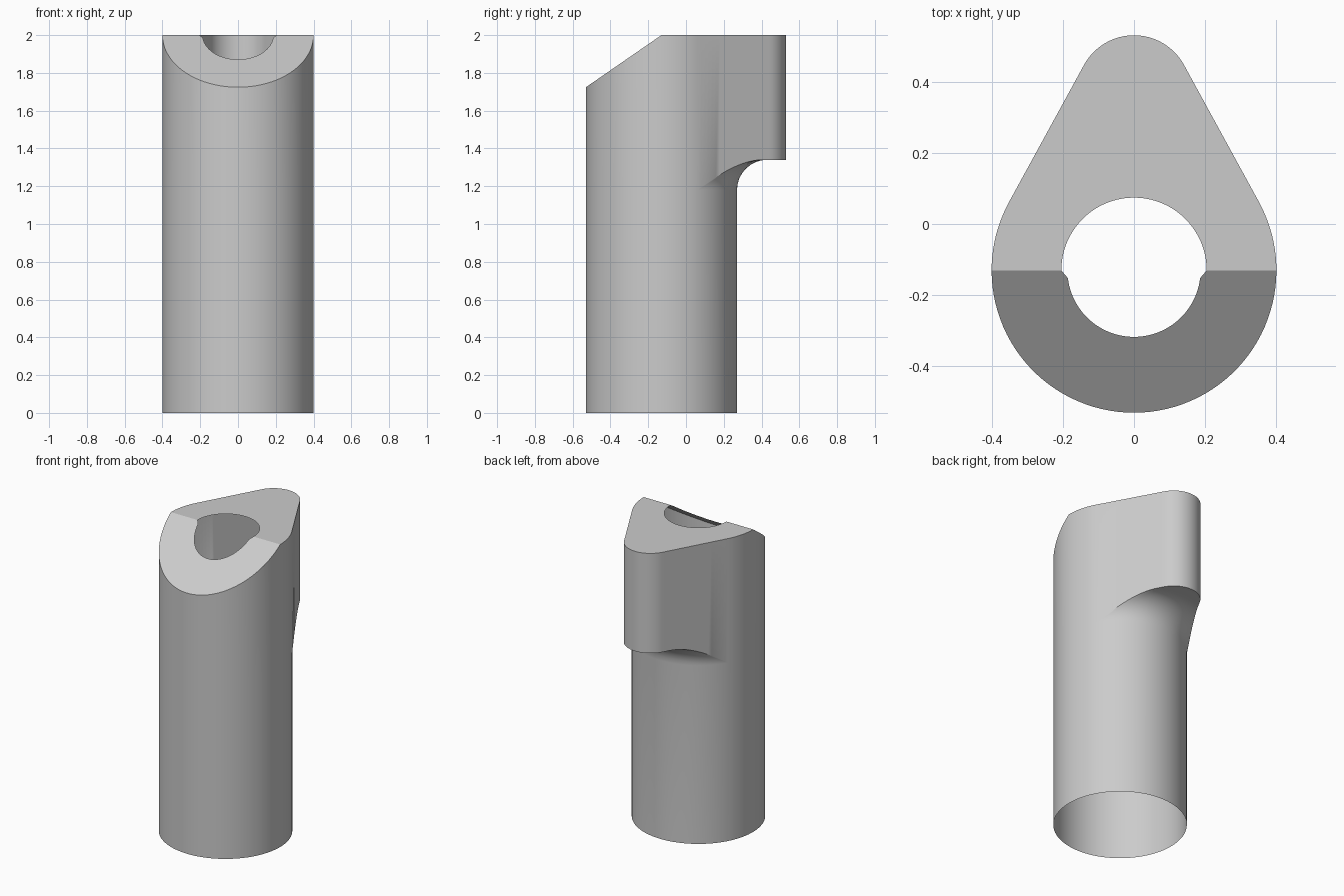
import bpy, bmesh
from math import sin, cos, asin, acos, atan2, hypot, pi, radians

if "Cube" in bpy.data.objects:
    bpy.data.objects.remove(bpy.data.objects["Cube"], do_unlink=True)

AXIS_Y = -0.13             # axis of the round post
POST_R, NOSE_R = 0.4, 0.16
NOSE_D = 0.5               # nose centre, measured from the post axis
TOP, HEAD_Z = 2.0, 1.34
FILLET = 0.16
SLOPE = 0.69
HOLE_R, HOLE_SMALL = 0.204, 0.187
ARC_STEPS = 8
TANGENT = asin((POST_R - NOSE_R) / NOSE_D)


def arc(radius, centre, start, end, steps):
    """Arc points in plan, without the last one."""
    angles = [start + (end - start) * i / steps for i in range(steps)]
    return [(radius * cos(a), centre + radius * sin(a)) for a in angles]


def line(p, q, steps):
    return [(p[0] + (q[0] - p[0]) * i / steps, p[1] + (q[1] - p[1]) * i / steps)
            for i in range(steps)]


def teardrop():
    """Plan outline of the head, counter-clockwise about the post axis."""
    def tangent_point(r, c, side):
        return side * r * cos(TANGENT), c + r * sin(TANGENT)
    pts = arc(POST_R, 0, 0, TANGENT, 10)
    pts += line(tangent_point(POST_R, 0, 1), tangent_point(NOSE_R, NOSE_D, 1), 20)
    pts += arc(NOSE_R, NOSE_D, TANGENT, pi - TANGENT, 32)
    pts += line(tangent_point(NOSE_R, NOSE_D, -1), tangent_point(POST_R, 0, -1), 20)
    pts += arc(POST_R, 0, pi - TANGENT, pi, 10)
    return pts + arc(POST_R, 0, pi, 2 * pi, 54)


def hole_radius(y, x):
    """Full radius on the flat top, slightly narrower on the slope."""
    if y >= -1e-6:
        return HOLE_R
    below = atan2(-y, abs(x))
    return HOLE_R + (HOLE_SMALL - HOLE_R) * min(1, below / radians(6.5))


def column(x, y):
    """Points from the open foot up the wall, round the fillet and in to the hole."""
    reach = hypot(x, y)
    dx, dy = x / reach, y / reach
    turn = acos(max(0, min(1, (POST_R + FILLET - reach) / FILLET)))
    base = HEAD_Z - FILLET
    profile = [(POST_R, 0)]
    for i in range(ARC_STEPS + 1):
        a = turn * i / ARC_STEPS
        profile.append((POST_R + FILLET * (1 - cos(a)), base + FILLET * sin(a)))
    profile.append((reach, profile[-1][1]))

    def top_z(r):
        return TOP + SLOPE * min(0, dy * r)
    hole = hole_radius(y, x)
    profile += [(reach, top_z(reach)), (hole, top_z(hole))]
    return [(dx * r, dy * r + AXIS_Y, z) for r, z in profile]


# Hollow post with the overhanging head
bm = bmesh.new()
columns = [[bm.verts.new(p) for p in column(x, y)] for x, y in teardrop()]
for a, b in zip(columns, columns[1:] + columns[:1]):
    for k in range(len(a) - 1):
        bm.faces.new((a[k], b[k], b[k + 1], a[k + 1]))
bmesh.ops.remove_doubles(bm, verts=bm.verts, dist=0.00002)

mesh = bpy.data.meshes.new("post_with_head")
bm.to_mesh(mesh)
bm.free()
post = bpy.data.objects.new("post_with_head", mesh)
bpy.context.collection.objects.link(post)

# Plain grey finish
grey = bpy.data.materials.new("light_grey")
grey.use_nodes = True
colour = (0.6, 0.6, 0.6, 1)
grey.diffuse_color = colour
grey.node_tree.nodes["Principled BSDF"].inputs["Base Color"].default_value = colour
mesh.materials.append(grey)

bpy.ops.object.select_all(action='DESELECT')
post.select_set(True)
bpy.context.view_layer.objects.active = post
bpy.ops.object.shade_smooth_by_angle(angle=radians(30))
